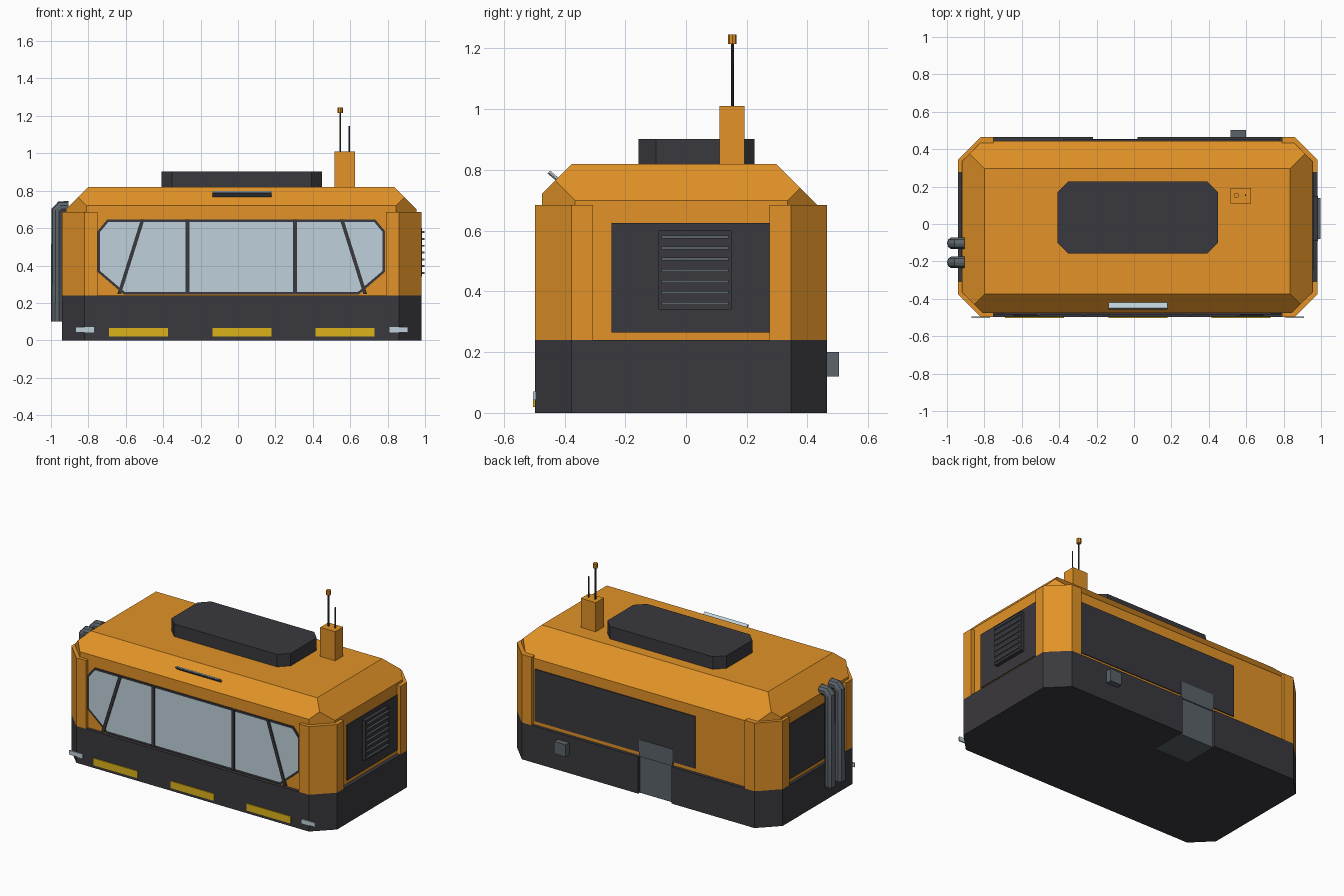
import bpy, bmesh
from mathutils import Vector

cube = bpy.data.objects.get("Cube")
if cube:
    bpy.data.objects.remove(cube)


def material(name, rgb):
    m = bpy.data.materials.new(name)
    m.use_nodes = True
    m.diffuse_color = (*rgb, 1)
    m.node_tree.nodes["Principled BSDF"].inputs["Base Color"].default_value = (*rgb, 1)
    return m


ORANGE = material("orange paint", (0.76, 0.29, 0.02))
DARK = material("dark panel", (0.042, 0.04, 0.047))
GREY = material("grey metal", (0.105, 0.125, 0.145))
GLASS = material("pale glass", (0.52, 0.64, 0.71))
YELLOW = material("yellow marker", (0.72, 0.45, 0.01))


def finish(name, bm, *mats):
    bmesh.ops.recalc_face_normals(bm, faces=bm.faces)
    mesh = bpy.data.meshes.new(name)
    bm.to_mesh(mesh)
    bm.free()
    for m in mats:
        mesh.materials.append(m)
    ob = bpy.data.objects.new(name, mesh)
    bpy.context.collection.objects.link(ob)
    return ob


def prism_mesh(pts, axis, lo, hi):
    """Extrude a 2D outline along an axis; returns the bmesh and its end faces."""
    place = {"x": lambda u, v, w: (w, u, v),
             "y": lambda u, v, w: (u, w, v),
             "z": lambda u, v, w: (u, v, w)}[axis]
    bm = bmesh.new()
    a = [bm.verts.new(place(u, v, lo)) for u, v in pts]
    b = [bm.verts.new(place(u, v, hi)) for u, v in pts]
    ends = bm.faces.new(a), bm.faces.new(b)
    for i in range(len(pts)):
        j = (i + 1) % len(pts)
        bm.faces.new((a[i], a[j], b[j], b[i]))
    return bm, ends


def prism(name, pts, axis, lo, hi, mat):
    return finish(name, prism_mesh(pts, axis, lo, hi)[0], mat)


def box(name, x, y, z, mat):
    pts = [(x[0], y[0]), (x[1], y[0]), (x[1], y[1]), (x[0], y[1])]
    return prism(name, pts, "z", z[0], z[1], mat)


def octagon(x, y, c):
    (l, r), (f, b) = x, y
    return [(l + c, f), (r - c, f), (r, f + c), (r, b - c),
            (r - c, b), (l + c, b), (l, b - c), (l, f + c)]


def rod(name, x, y, z, radius, mat, sides=8):
    bm = bmesh.new()
    bmesh.ops.create_cone(bm, cap_ends=True, segments=sides, radius1=radius,
                          radius2=radius, depth=z[1] - z[0])
    bmesh.ops.translate(bm, verts=bm.verts, vec=(x, y, sum(z) / 2))
    return finish(name, bm, mat)


# Main extents
LEFT, RIGHT, FRONT, BACK = -0.94, 0.98, -0.497, 0.465
WL, WR, WF, WB = -0.92, 0.955, -0.475, 0.445
SILL, POST_TOP, ROOF = 0.24, 0.685, 0.82
DOOR = (-0.22, 0.02)

# Lower hull with a recess for the rear step
outline = octagon((LEFT, RIGHT), (FRONT, BACK), 0.12)
outline[5:5] = [(DOOR[1], BACK), (DOOR[1], 0.225), (DOOR[0], 0.225), (DOOR[0], BACK)]
prism("lower_hull", outline, "z", 0, SILL, DARK)
box("rear_step", DOOR, (0.225, 0.448), (0, SILL), GREY)
box("rear_door_plate", DOOR, (0.44, 0.455), (SILL, 0.35), GREY)

# Cabin: octagonal walls whose top edges are sliced into a hipped roof
bm, _ = prism_mesh(octagon((WL, WR), (WF, WB), 0.11), "z", 0.2, ROOF)
for point, normal in [((0, -0.375, ROOF), (0, -1, 1)), ((0, 0.297, ROOF), (0, 1, 1)),
                      ((-0.80, 0, ROOF), (-1, 0, 1)), ((0.835, 0, ROOF), (1, 0, 1))]:
    bmesh.ops.bisect_plane(bm, geom=bm.verts[:] + bm.edges[:] + bm.faces[:], dist=1e-5,
                           plane_co=point, plane_no=Vector(normal).normalized(),
                           clear_outer=True)
    bmesh.ops.holes_fill(bm, edges=[e for e in bm.edges if e.is_boundary], sides=0)
finish("cabin_shell", bm, ORANGE)

# Wrap-around corner posts
for side, cx, sx in (("right", LEFT, 1), ("left", RIGHT, -1)):
    for end, cy, sy in (("front", FRONT, 1), ("rear", BACK, -1)):
        shape = [(0.19, 0), (0.12, 0), (0, 0.12), (0, 0.19), (0.04, 0.19),
                 (0.04, 0.14), (0.14, 0.04), (0.19, 0.04)]
        prism(f"{end}_{side}_post", [(cx + sx * u, cy + sy * v) for u, v in shape],
              "z", SILL, POST_TOP, ORANGE)

# Windscreen: dark frame with the glass as an inset face
window = [(-0.70, 0.645), (0.735, 0.645), (0.785, 0.585), (0.785, 0.365),
          (0.645, 0.245), (-0.61, 0.245), (-0.75, 0.365), (-0.75, 0.585)]
bm, (pane, _) = prism_mesh(window, "y", -0.483, -0.47)
bmesh.ops.recalc_face_normals(bm, faces=bm.faces)
bmesh.ops.inset_region(bm, faces=[pane], thickness=0.014)
pane.material_index = 1
finish("windscreen", bm, DARK, GLASS)
for i, (top, bottom) in enumerate([(-0.51, -0.635), (-0.27, -0.27), (0.305, 0.305), (0.555, 0.68)]):
    w = 0.01
    prism(f"window_bar_{i + 1}", [(top - w, 0.645), (top + w, 0.645),
                                  (bottom + w, 0.248), (bottom - w, 0.248)],
          "y", -0.49, -0.478, DARK)

# Side and rear panels
for name, x in (("right_side_panel", (WL - 0.006, WL + 0.02)), ("left_side_panel", (WR - 0.02, WR + 0.006))):
    box(name, x, (-0.245, 0.275), (0.265, 0.625), DARK)
box("rear_panel", (-0.38, 0.78), (0.43, 0.451), (0.265, 0.605), DARK)

# Louvred vent
box("vent_housing", (WR, 0.985), (-0.09, 0.15), (0.34, 0.60), DARK)
for i in range(7):
    z = 0.36 + 0.0365 * i
    box(f"vent_slat_{i + 1}", (0.98, 0.997), (-0.08, 0.14), (z - 0.005, z + 0.005), GREY)

# Twin exhaust pipes with elbows
for i, y in enumerate((-0.103, -0.205)):
    curve = bpy.data.curves.new("exhaust_path", "CURVE")
    curve.dimensions = "3D"
    curve.bevel_depth = 0.033
    curve.bevel_resolution = 3
    curve.use_fill_caps = True
    path = [(-0.967, 0.10), (-0.967, 0.69), (-0.947, 0.712), (-0.905, 0.712)]
    spline = curve.splines.new("POLY")
    spline.points.add(len(path) - 1)
    for p, (x, z) in zip(spline.points, path):
        p.co = (x, y, z, 1)
    temp = bpy.data.objects.new("exhaust_temp", curve)
    bpy.context.collection.objects.link(temp)
    bpy.context.view_layer.update()
    mesh = bpy.data.meshes.new_from_object(temp.evaluated_get(bpy.context.evaluated_depsgraph_get()))
    bpy.data.objects.remove(temp)
    mesh.materials.clear()
    mesh.materials.append(GREY)
    pipe = bpy.data.objects.new(f"exhaust_pipe_{i + 1}", mesh)
    bpy.context.collection.objects.link(pipe)
    bpy.ops.object.select_all(action="DESELECT")
    pipe.select_set(True)
    bpy.context.view_layer.objects.active = pipe
    bpy.ops.object.shade_smooth_by_angle()

# Roof equipment
prism("roof_hatch", octagon((-0.41, 0.45), (-0.157, 0.226), 0.058), "z", ROOF - 0.01, 0.902, DARK)
box("antenna_mast", (0.517, 0.625), (0.11, 0.193), (ROOF - 0.01, 1.01), ORANGE)
rod("tall_antenna", 0.547, 0.153, (1.0, 1.23), 0.005, DARK)
rod("antenna_beacon", 0.547, 0.153, (1.215, 1.246), 0.014, ORANGE)
rod("short_antenna", 0.596, 0.153, (1.0, 1.145), 0.004, DARK)

# Light bar standing out from the front roof slope
for name, offset, mat in (("light_bar", 0, GLASS), ("light_bar_back", -0.005, GREY)):
    pts = [(-0.452, 0.794), (-0.448, 0.798), (-0.412, 0.768), (-0.416, 0.764)]
    prism(name, [(u + offset, v + offset) for u, v in pts], "x", -0.135, 0.18, mat)

# Front markers, corner lamps and rear hitch
for i, x in enumerate((-0.533, 0.022, 0.573)):
    box(f"front_marker_{i + 1}", (x - 0.158, x + 0.158), (-0.503, -0.49), (0.02, 0.066), YELLOW)
for name, x, s in (("right_lamp", -0.77, -1), ("left_lamp", 0.81, 1)):
    box(name, (min(x, x + s * 0.1), max(x, x + s * 0.1)), (-0.503, -0.494), (0.043, 0.07), GLASS)
box("rear_hitch", (0.517, 0.60), (0.45, 0.503), (0.12, 0.20), GREY)
